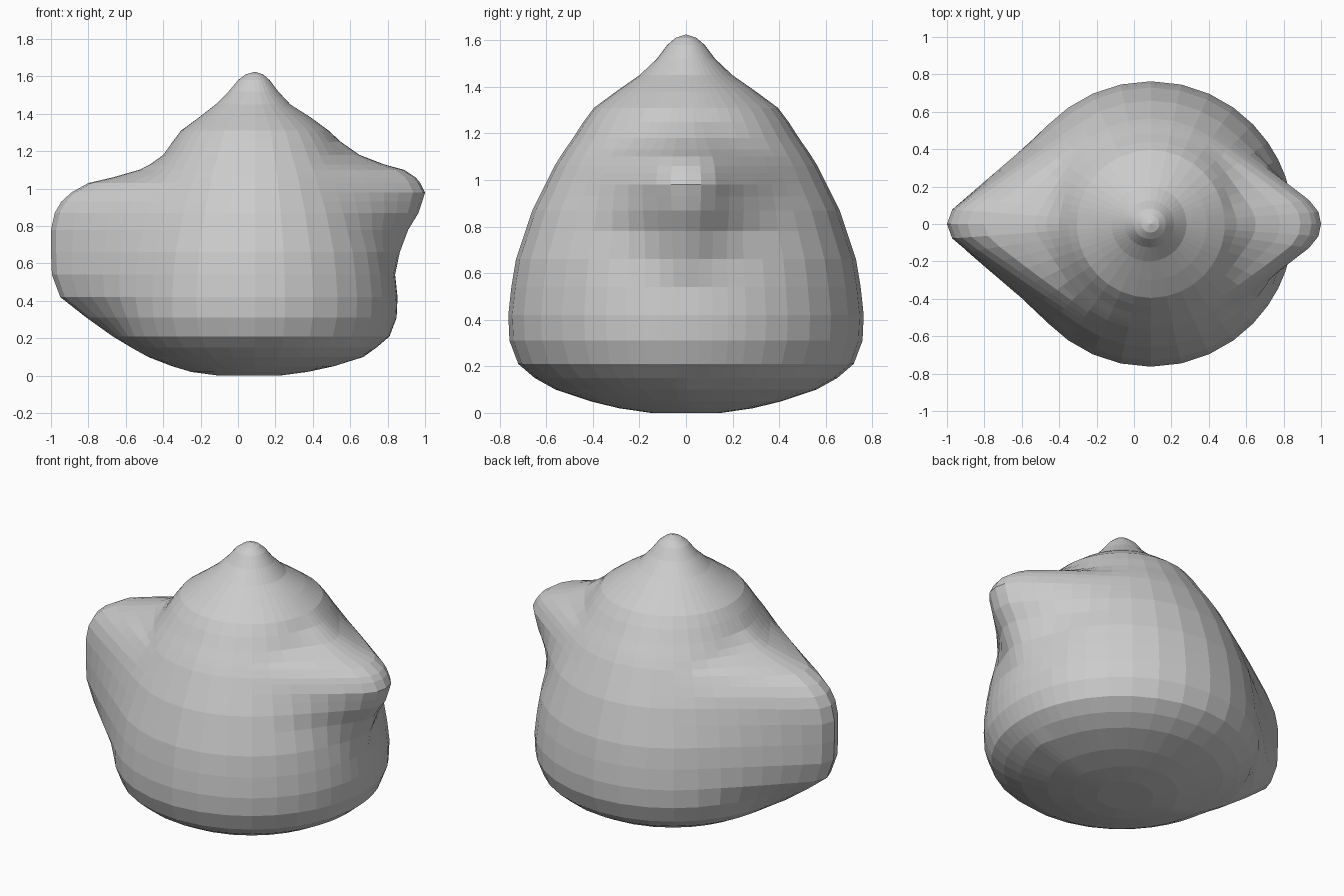
import bpy, bmesh, math

if "Cube" in bpy.data.objects:
    bpy.data.objects.remove(bpy.data.objects["Cube"])

# Cross-section levels: z, left tip x, right tip x, half depth of the round body
LEVELS = [
    (0.00, -0.10, 0.22, 0.15), (0.02, -0.25, 0.37, 0.29),
    (0.05, -0.35, 0.51, 0.41), (0.10, -0.48, 0.67, 0.56),
    (0.15, -0.57, 0.74, 0.65), (0.21, -0.67, 0.79, 0.72),
    (0.31, -0.81, 0.83, 0.758), (0.42, -0.95, 0.84, 0.763),
    (0.54, -0.995, 0.84, 0.75), (0.66, -1.00, 0.865, 0.73),
    (0.78, -1.00, 0.91, 0.69), (0.87, -0.98, 0.965, 0.66),
    (0.93, -0.945, 0.985, 0.63), (0.98, -0.89, 1.00, 0.605),
    (1.03, -0.80, 0.975, 0.58), (1.06, -0.67, 0.95, 0.565),
    (1.10, -0.53, 0.89, 0.54), (1.13, -0.47, 0.78, 0.52),
    (1.18, -0.40, 0.65, 0.485), (1.25, -0.335, 0.55, 0.44),
    (1.31, -0.28, 0.475, 0.395), (1.38, -0.20, 0.37, 0.30),
    (1.45, -0.12, 0.28, 0.20), (1.52, -0.05, 0.215, 0.125),
    (1.58, 0.00, 0.17, 0.08), (1.61, 0.04, 0.135, 0.045),
]
CX = 0.09
SEGS = 44
FINE = [2 * math.pi * k / 240 for k in range(240)]


def section(z, left, right, r):
    """Outline wrapped tightly round a body circle and two small tip circles."""
    rl, rr = min(0.12, r), min(0.16, r)
    circles = [((left + right) / 2 if r < 0.3 else CX, r), (left + rl, rl), (right - rr, rr)]
    support = [max((c - CX) * math.cos(f) + q for c, q in circles) for f in FINE]
    pts = []
    for k in range(SEGS):
        t = 2 * math.pi * k / SEGS
        a = t - 0.25 * math.sin(2 * t)      # closer spacing at the tips
        d = min(h / math.cos(a - f) for h, f in zip(support, FINE)
                if math.cos(a - f) > 0.05)
        pts.append((CX + d * math.cos(a), d * math.sin(a), z))
    return pts


# Body, spout and handle as one lofted skin
bm = bmesh.new()
rings = [[bm.verts.new(p) for p in section(*lv)] for lv in LEVELS]
for low, high in zip(rings, rings[1:]):
    for i in range(SEGS):
        j = (i + 1) % SEGS
        bm.faces.new((low[i], low[j], high[j], high[i]))

# Bottom and pointed top
bm.faces.new(rings[0][::-1])
tip = bm.verts.new((CX, 0, 1.625))
for i in range(SEGS):
    bm.faces.new((rings[-1][i], rings[-1][(i + 1) % SEGS], tip))
bmesh.ops.recalc_face_normals(bm, faces=bm.faces)

mesh = bpy.data.meshes.new("wrapped_pot_body")
bm.to_mesh(mesh)
bm.free()
obj = bpy.data.objects.new("wrapped_pot_body", mesh)
bpy.context.collection.objects.link(obj)
